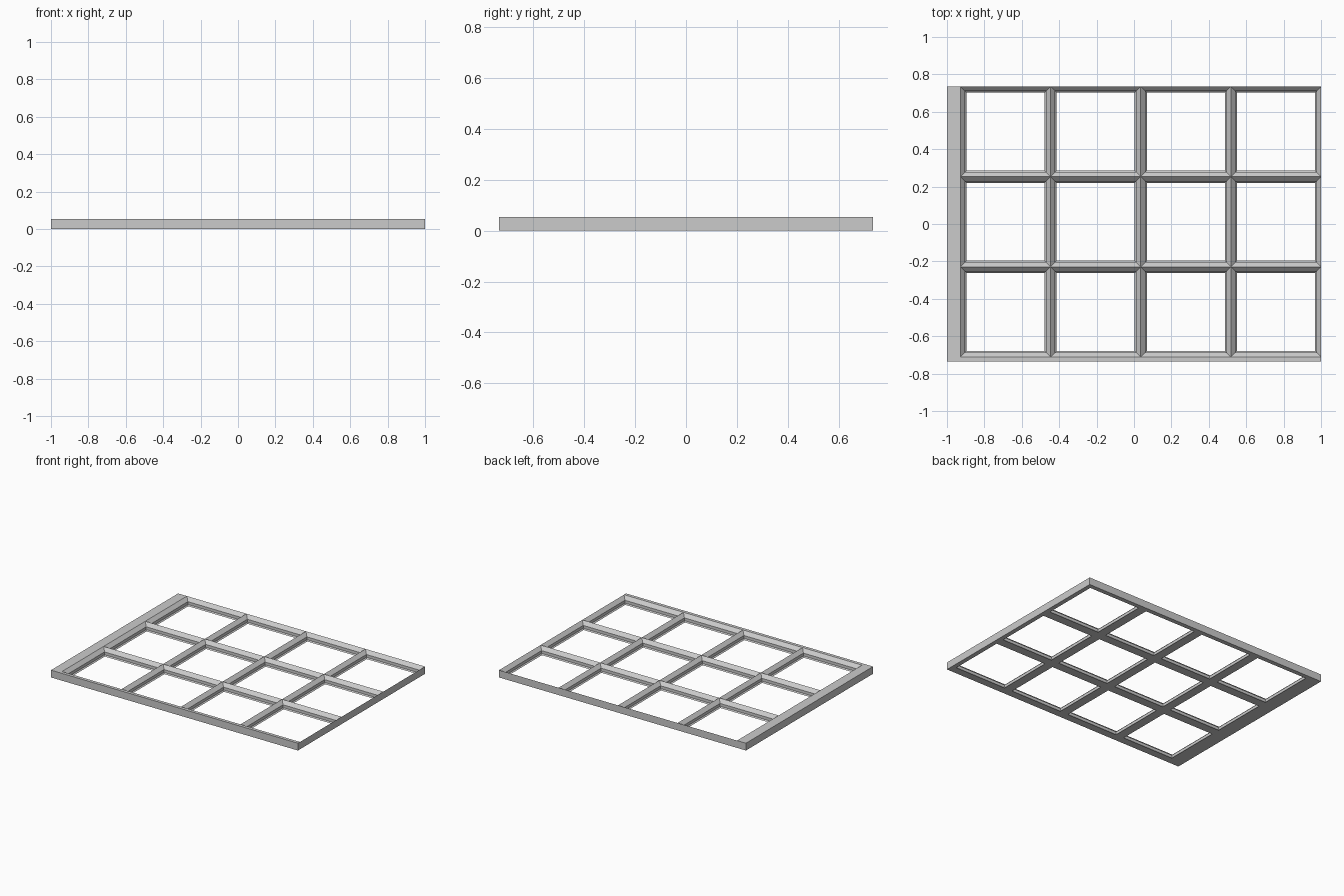
import bpy, bmesh

cube = bpy.data.objects.get("Cube")
if cube:
    bpy.data.objects.remove(cube, do_unlink=True)

HEIGHT, PITCH = 0.0534, 0.482
X_MAX, Y_MAX = 1.0, 0.735
COLS, ROWS = 4, 3

# Single grey plastic
grey = bpy.data.materials.new("grey_plastic")
grey.use_nodes = True
grey.diffuse_color = (0.6, 0.6, 0.6, 1)
grey.node_tree.nodes["Principled BSDF"].inputs["Base Color"].default_value = (0.6, 0.6, 0.6, 1)

# Grid lines: a solid margin on the right and front, then the square pockets
xs = [-X_MAX] + [X_MAX - PITCH * i for i in range(COLS, -1, -1)]
ys = [-Y_MAX] + [Y_MAX - PITCH * i for i in range(ROWS, -1, -1)]

# Pocket profile from the top ridge down to the underside: (inset, height)
PROFILE = [(0, HEIGHT), (0.0247, 0.0287), (0.0247, 0.008), (0.0327, 0), (0, 0)]

bm = bmesh.new()


def ring(x0, x1, y0, y1, inset, z):
    a, b, c, d = x0 + inset, x1 - inset, y0 + inset, y1 - inset
    return [bm.verts.new((x, y, z)) for x, y in ((a, c), (b, c), (b, d), (a, d))]


def pocket(*cell):
    rings = [ring(*cell, inset, z) for inset, z in PROFILE]
    for upper, lower in zip(rings, rings[1:]):
        for i in range(4):
            j = (i + 1) % 4
            bm.faces.new((upper[i], upper[j], lower[j], lower[i]))


def solid(*cell):
    bm.faces.new(ring(*cell, 0, HEIGHT))
    bm.faces.new(ring(*cell, 0, 0)[::-1])


# Margin strips and pockets
for i in range(COLS + 1):
    for j in range(ROWS + 1):
        build = pocket if i and j else solid
        build(xs[i], xs[i + 1], ys[j], ys[j + 1])
bmesh.ops.remove_doubles(bm, verts=bm.verts[:], dist=0.0005)

# Outer walls between the top and bottom outlines
outline = [e for e in bm.edges if len(e.link_faces) == 1]
bmesh.ops.bridge_loops(bm, edges=outline)
bmesh.ops.recalc_face_normals(bm, faces=bm.faces[:])

mesh = bpy.data.meshes.new("grid_baseplate")
bm.to_mesh(mesh)
bm.free()
mesh.materials.append(grey)
bpy.context.collection.objects.link(bpy.data.objects.new("grid_baseplate", mesh))
